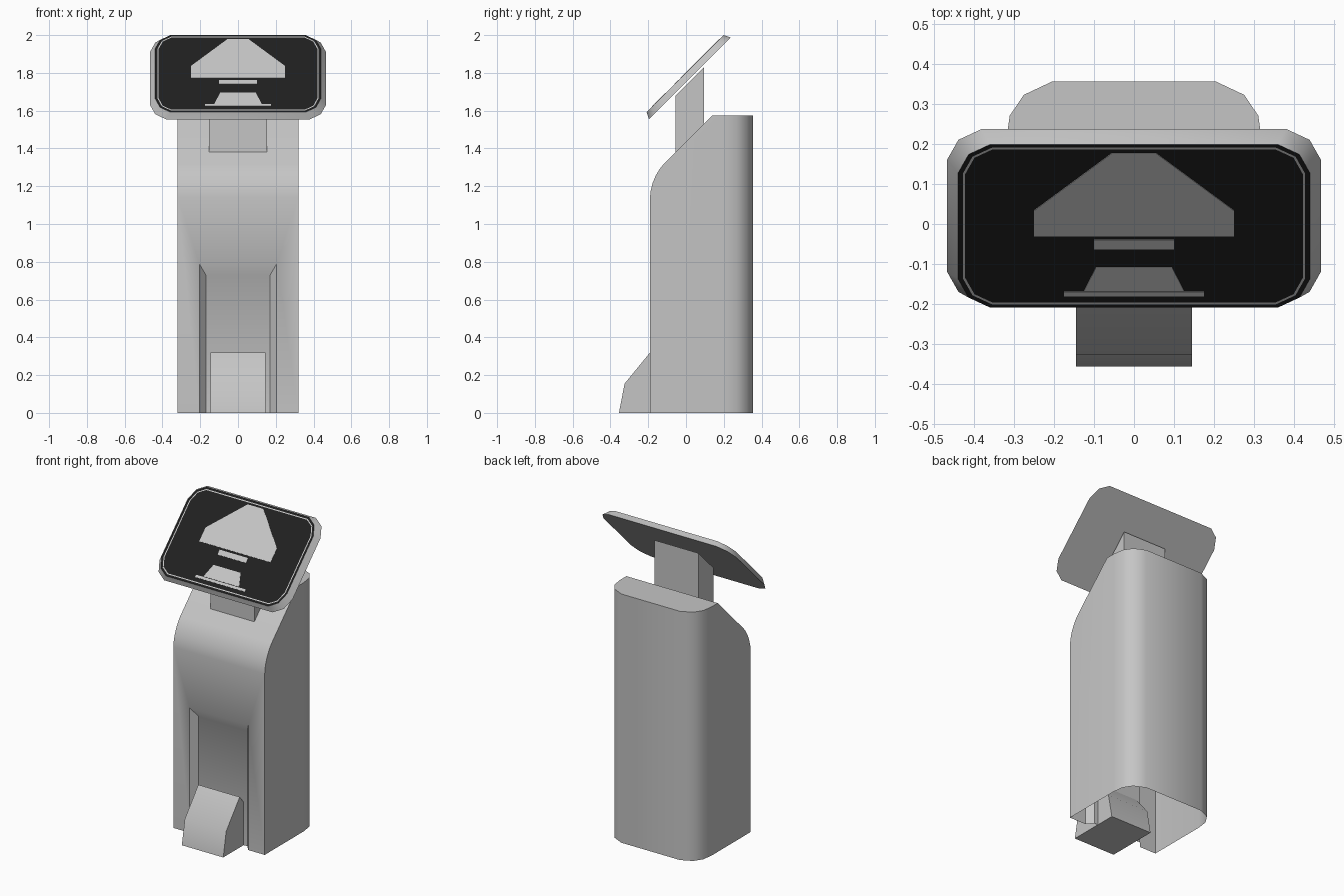
import bpy
import bmesh
from math import radians

if "Cube" in bpy.data.objects:
    bpy.data.objects.remove(bpy.data.objects["Cube"])


def material(name, value):
    mat = bpy.data.materials.new(name)
    mat.use_nodes = True
    colour = (value, value, value, 1)
    mat.diffuse_color = colour
    mat.node_tree.nodes["Principled BSDF"].inputs["Base Color"].default_value = colour
    return mat


GREY = material("light grey", 0.56)
BLACK = material("screen black", 0.014)


def loft(loop_a, loop_b):
    """Closed solid between two matching loops of 3D points."""
    bm = bmesh.new()
    a = [bm.verts.new(p) for p in loop_a]
    b = [bm.verts.new(p) for p in loop_b]
    bm.faces.new(a)
    bm.faces.new(b)
    for i in range(len(a)):
        j = (i + 1) % len(a)
        bm.faces.new((a[i], a[j], b[j], b[i]))
    bmesh.ops.recalc_face_normals(bm, faces=bm.faces)
    return bm


def finish(name, bm, mats=(GREY,)):
    mesh = bpy.data.meshes.new(name)
    bm.to_mesh(mesh)
    bm.free()
    obj = bpy.data.objects.new(name, mesh)
    bpy.context.collection.objects.link(obj)
    for mat in mats:
        mesh.materials.append(mat)
    return obj


def activate(obj):
    bpy.ops.object.select_all(action="DESELECT")
    obj.select_set(True)
    bpy.context.view_layer.objects.active = obj


def smooth(obj):
    activate(obj)
    bpy.ops.object.shade_smooth_by_angle(angle=radians(40))


def side_extrude(profile, half):
    """Extrude a (y, z) profile across x."""
    return loft([(-half, y, z) for y, z in profile], [(half, y, z) for y, z in profile])


def mirrored(half_loop):
    """Complete a loop of (x, y) points by mirroring across x = 0."""
    return half_loop + [(-x, y) for x, y in reversed(half_loop)]


# Body: rounded plan, sloped top with a softened front edge
plan = mirrored([(0.32, -0.19), (0.32, 0.2), (0.31, 0.27), (0.275, 0.322), (0.205, 0.355)])
bm = loft([(x, y, 0) for x, y in plan], [(x, y, 1.575) for x, y in plan])
bmesh.ops.bisect_plane(bm, geom=bm.verts[:] + bm.edges[:] + bm.faces[:],
                       plane_co=(0, 0.14, 1.575), plane_no=(0, -1, 1), clear_outer=True)
bmesh.ops.holes_fill(bm, edges=[e for e in bm.edges if e.is_boundary])
bmesh.ops.recalc_face_normals(bm, faces=bm.faces)
brow = [e for e in bm.edges if all(v.co.y < -0.18 and v.co.z > 1.2 for v in e.verts)]
bmesh.ops.bevel(bm, geom=brow, offset=0.1, segments=5, profile=0.5, affect="EDGES")
body = finish("body", bm)


# Tapered recess in the front, running out through the base
def recess_loop(half, top, y):
    return [(-half, y, -0.2), (half, y, -0.2), (half, y, top), (-half, y, top)]


cutter = finish("recess_cutter", loft(recess_loop(0.24, 0.85, -0.23), recess_loop(0.17, 0.73, -0.15)))
cutter.hide_render = True
cut = body.modifiers.new("recess", "BOOLEAN")
cut.operation = "DIFFERENCE"
cut.solver = "EXACT"
cut.object = cutter
activate(body)
bpy.ops.object.modifier_apply(modifier=cut.name)
bpy.data.objects.remove(cutter)

# The body is an open shell underneath
bm = bmesh.new()
bm.from_mesh(body.data)
base = [f for f in bm.faces if f.normal.z < -0.9 and f.calc_center_median().z < 0.01]
bmesh.ops.delete(bm, geom=base, context="FACES")
bm.to_mesh(body.data)
bm.free()
smooth(body)

# Foot: profile symmetric about its ridge, half inside the recess
ridge = -0.19
foot_half = [(0.165, 0), (0.135, 0.155), (0, 0.32)]
foot = [(ridge - d, z) for d, z in foot_half] + [(ridge + d, z) for d, z in foot_half[1::-1]]
smooth(finish("foot", side_extrude(foot, 0.145)))

# Neck between the sloped top and the screen
neck = [(-0.055, 1.37), (0.095, 1.52), (0.095, 1.83), (-0.055, 1.68)]
finish("neck", side_extrude(neck, 0.153))

# Screen: chamfered slab tilted back
half_v = 0.306
quarter = [(0.38, half_v), (0.438, 0.268), (0.466, 0.198)]
outline = mirrored(quarter + [(x, -y) for x, y in reversed(quarter)])
bm = loft([(x, y, -0.036) for x, y in outline],
          [(x * 0.942, y * 0.942, 0) for x, y in outline])
front = [f for f in bm.faces if f.normal.z > 0.99]
front[0].material_index = 1
# Fine light line around the display
for width, index in ((0.012, 1), (0.006, 0)):
    rim = bmesh.ops.inset_region(bm, faces=front, thickness=width, use_even_offset=True)
    for f in rim["faces"]:
        f.material_index = index
screen = finish("screen", bm, (GREY, BLACK))

# Display graphics as thin plates
graphics = {
    "display_hood": [(0.25, -0.035), (0.25, 0.055), (0.055, 0.258)],
    "display_bar": [(0.1, -0.08), (0.1, -0.048)],
    "display_stand": [(0.125, -0.228), (0.095, -0.145)],
    "display_base": [(0.175, -0.246), (0.175, -0.231)],
}
plates = []
for name, half_loop in graphics.items():
    loop = mirrored(half_loop)
    plates.append(finish(name, loft([(x, y, 0) for x, y in loop],
                                    [(x, y, 0.002) for x, y in loop])))
smooth(screen)
for obj in [screen] + plates:
    obj.location = (0, -0.005, 1.796)
    obj.rotation_euler = (radians(45), 0, 0)
